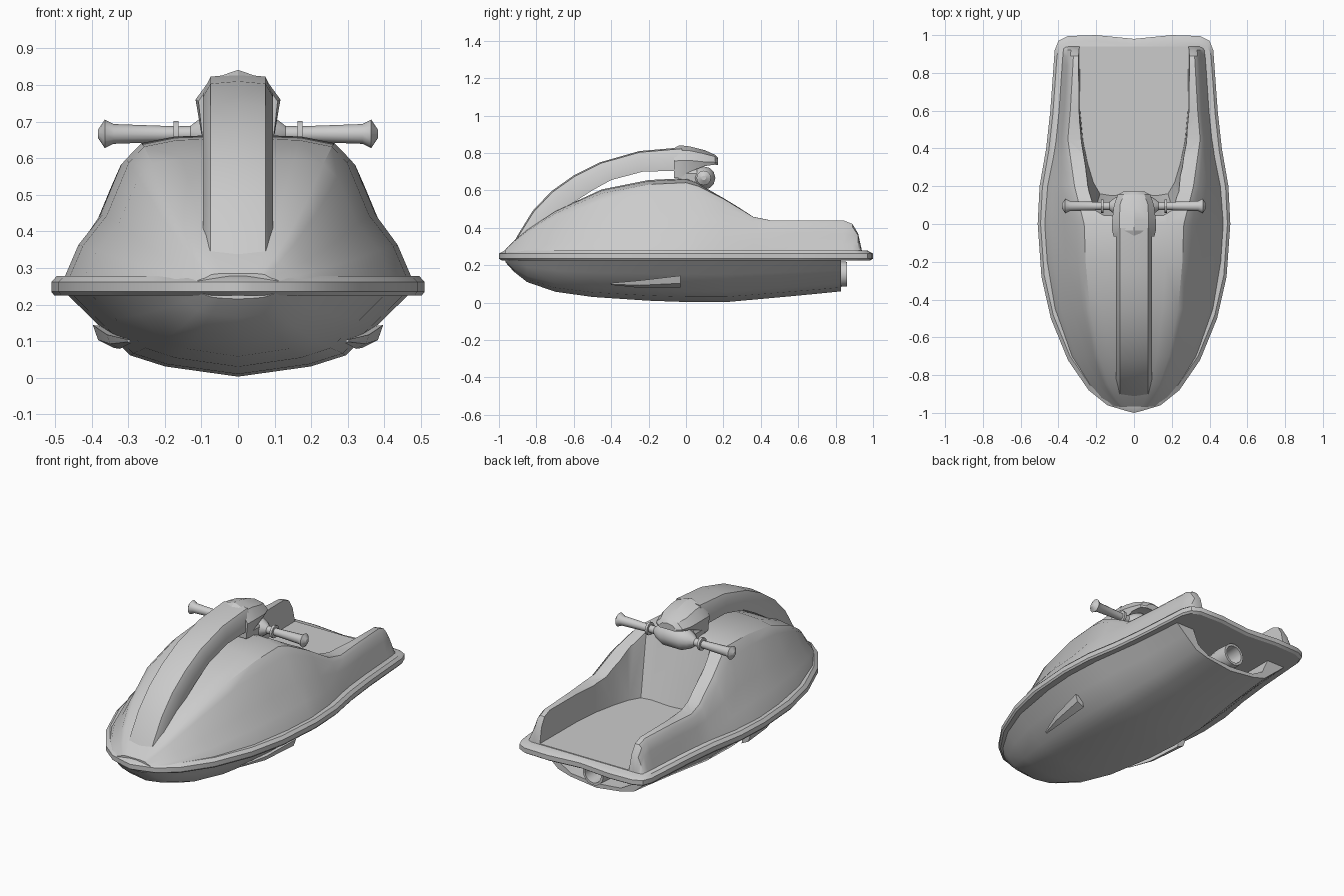
import bpy, bmesh, math
from mathutils import Vector

cube = bpy.data.objects.get("Cube")
if cube:
    bpy.data.objects.remove(cube, do_unlink=True)

grey = bpy.data.materials.new("light grey")
grey.use_nodes = True
colour = (0.6, 0.6, 0.6, 1)
grey.diffuse_color = colour
grey.node_tree.nodes["Principled BSDF"].inputs["Base Color"].default_value = colour


def loft(name, rings, angle=30):
    """Closed solid through a list of rings with equal point counts."""
    bm = bmesh.new()
    loops = [[bm.verts.new(p) for p in ring] for ring in rings]
    n = len(loops[0])
    for a, b in zip(loops, loops[1:]):
        for i in range(n):
            j = (i + 1) % n
            bm.faces.new((a[i], a[j], b[j], b[i]))
    bm.faces.new(loops[0])
    bm.faces.new(loops[-1])
    bmesh.ops.recalc_face_normals(bm, faces=bm.faces)
    mesh = bpy.data.meshes.new(name)
    bm.to_mesh(mesh)
    bm.free()
    mesh.materials.append(grey)
    obj = bpy.data.objects.new(name, mesh)
    bpy.context.collection.objects.link(obj)
    smooth(obj, angle)
    return obj


def select(obj):
    bpy.ops.object.select_all(action='DESELECT')
    obj.select_set(True)
    bpy.context.view_layer.objects.active = obj


def smooth(obj, angle):
    select(obj)
    bpy.ops.object.shade_smooth_by_angle(angle=math.radians(angle))


def mirrored(half):
    """Complete a half outline; centre points are kept once."""
    return half + [(-x, v) for x, v in reversed(half) if x > 0]


def section(y, half):
    return [(x, y, z) for x, z in mirrored(half)]


def lathe(name, profile, centre, axis, sides=12):
    """Turn (position, radius) pairs about the x or y axis."""
    rings = []
    for pos, r in profile:
        ring = []
        for k in range(sides):
            a = math.tau * k / sides
            u, v = r * math.cos(a), r * math.sin(a)
            local = (pos, u, v) if axis == 'x' else (u, pos, v)
            ring.append(Vector(centre) + Vector(local))
        rings.append(ring)
    return loft(name, rings)


def interp(table, y):
    for (a, va), (b, vb) in zip(table, table[1:]):
        if y <= b:
            return va + (vb - va) * max(0, (y - a) / (b - a))
    return table[-1][1]


def cut(obj, cutter):
    cutter.hide_render = True
    mod = obj.modifiers.new("cut", 'BOOLEAN')
    mod.operation, mod.solver, mod.object = 'DIFFERENCE', 'EXACT', cutter
    select(obj)
    bpy.ops.object.modifier_apply(modifier=mod.name)
    bpy.data.objects.remove(cutter, do_unlink=True)
    smooth(obj, 30)


# Plan outline shared by rim, deck and hull: y, half width
plan = [(-0.99, 0.04), (-0.96, 0.14), (-0.88, 0.24), (-0.72, 0.35), (-0.5, 0.44),
        (-0.28, 0.49), (0, 0.51), (0.2, 0.5), (0.4, 0.465), (0.6, 0.443),
        (0.92, 0.42)]

# Bumper rim
outline = mirrored([(0, -1)] + [(w, y) for y, w in plan]
                   + [(0.4, 0.97), (0.35, 0.995), (0.2, 1), (0, 0.98)])
loft("bumper_rim", [[(x * s, y * s, z) for x, y in outline]
                    for z, s in ((0.225, 0.985), (0.235, 1), (0.262, 1), (0.278, 0.97))])

# Deck: bulging front section blends into upright side walls at the rear
front_shape = [(1, 0), (0.91, 0.25), (0.77, 0.46), (0.64, 0.83), (0.55, 0.94),
               (0.36, 0.985), (0, 1)]
rear_shape = [(1, 0), (0.96, 0.3), (0.92, 0.62), (0.88, 0.9), (0.84, 1),
              (0.4, 1), (0, 1)]
deck_top = [(-0.965, 0.285), (-0.92, 0.33), (-0.85, 0.39), (-0.7, 0.49), (-0.45, 0.605),
            (-0.2, 0.655), (0, 0.665), (0.07, 0.64), (0.2, 0.565), (0.36, 0.46),
            (0.45, 0.44), (0.6, 0.44), (0.84, 0.44), (0.89, 0.42), (0.92, 0.37),
            (0.94, 0.28)]
deck_rings = []
for y, top in deck_top:
    t = min(1, max(0, y / 0.45))
    width = interp(plan, y) * 0.94 - 0.015 * t
    half = [((a + (c - a) * t) * width, 0.262 + (b + (d - b) * t) * (top - 0.262))
            for (a, b), (c, d) in zip(front_shape, rear_shape)]
    deck_rings.append(section(y, half))
deck = loft("deck", deck_rings)

# Standing well
well_top = [(0, 0.03), (0.16, 0.035), (0.21, 0.06), (0.245, 0.15), (0.265, 0.28),
            (0.29, 0.42), (0.3, 0.6), (0.305, 1.1), (0, 1.1)]
well_floor = [(0, 0.16), (0.12, 0.15), (0.18, 0.16), (0.215, 0.22), (0.245, 0.32),
              (0.27, 0.44), (0.285, 0.6), (0.29, 1.1), (0, 1.1)]
cut(deck, loft("well_cutter", [[(x, y, z) for x, y in mirrored(h)]
                               for z, h in ((0.282, well_floor), (0.68, well_top))]))

# Lower hull with a keel line
keel = [(-0.965, 0.215), (-0.92, 0.165), (-0.85, 0.11), (-0.7, 0.058), (-0.5, 0.03),
        (-0.2, 0.01), (0, 0.003), (0.22, 0.003), (0.5, 0.028), (0.7, 0.047), (0.83, 0.06)]
hull_shape = [(1, 0), (0.82, 0.36), (0.62, 0.75), (0.42, 0.88), (0, 1)]
hull = loft("hull", [section(y, [(a * interp(plan, y) * 0.93, 0.235 - b * (0.235 - low))
                                 for a, b in hull_shape]) for y, low in keel])

# Open jet tunnel at the stern
tunnel = [(0.27, 0.23), (0.23, 0.14), (0.16, 0.1), (0, 0.085)]
cut(hull, loft("tunnel_cutter", [section(y, tunnel) for y in (0.62, 0.95)]))

# Jet nozzle
lathe("jet_nozzle", [(0.6, 0.05), (0.78, 0.07), (0.86, 0.066), (0.86, 0.052), (0.72, 0.045)],
      (0, 0, 0.152), 'y', 16)

# Side strakes below the chine, widening toward their rear ends
for side, label in ((1, "left"), (-1, "right")):
    rings = []
    for y, x, z, size in ((-0.4, 0.3, 0.1, 0.004), (-0.25, 0.345, 0.1, 0.015),
                          (-0.03, 0.375, 0.115, 0.024)):
        rings.append([(side * (x + dx * size), y, z + dz * size)
                      for dx, dz in ((-1.5, -1.4), (0.3, -0.5), (0.9, 1.2), (-1, 1))])
    loft(label + "_strake", rings)

# Arched steering arm: top y, top z, underside y, underside z
arm_path = [(-0.945, 0.27, -0.85, 0.262), (-0.9, 0.36, -0.8, 0.33), (-0.82, 0.49, -0.71, 0.43),
            (-0.72, 0.595, -0.61, 0.53), (-0.6, 0.68, -0.5, 0.6), (-0.46, 0.75, -0.4, 0.655),
            (-0.25, 0.81, -0.23, 0.7), (-0.02, 0.83, -0.03, 0.705)]
arm_rings = []
for ty, tz, by, bz in arm_path:
    half = [(0.095, 0), (0.095, 0.62), (0.075, 0.94), (0, 1)]
    arm_rings.append([(x, by + (ty - by) * f, bz + (tz - bz) * f) for x, f in mirrored(half)])
loft("steering_arm", arm_rings)

# Faceted hood over the handlebar
hood = [(-0.065, [(0.098, 0.665), (0.108, 0.755), (0.075, 0.805), (0, 0.825)]),
        (-0.035, [(0.1, 0.665), (0.116, 0.76), (0.076, 0.815), (0, 0.841)]),
        (0.02, [(0.098, 0.7), (0.116, 0.76), (0.076, 0.812), (0, 0.835)]),
        (0.1, [(0.095, 0.73), (0.106, 0.752), (0.075, 0.795), (0, 0.815)]),
        (0.155, [(0.08, 0.737), (0.086, 0.75), (0.055, 0.78), (0, 0.79)]),
        (0.172, [(0.05, 0.735), (0.055, 0.745), (0.035, 0.765), (0, 0.772)])]
loft("hood", [section(y, half) for y, half in hood], 25)

# Steering column joining the arm to the bar
column = [(0.095, 0.64), (0.1, 0.69), (0.07, 0.74), (0, 0.75), (0, 0.63)]
loft("steering_column", [section(y, column) for y in (-0.04, 0.06)])

# Handlebar with hub, collars and flared grip ends
bar_half = [(0.06, 0.062), (0.1, 0.045), (0.13, 0.022), (0.162, 0.021), (0.162, 0.036),
            (0.176, 0.036), (0.176, 0.021), (0.2, 0.022), (0.34, 0.027), (0.364, 0.039),
            (0.382, 0.012)]
lathe("handlebar", [(-p, r) for p, r in reversed(bar_half)] + bar_half, (0, 0.095, 0.666), 'x')
